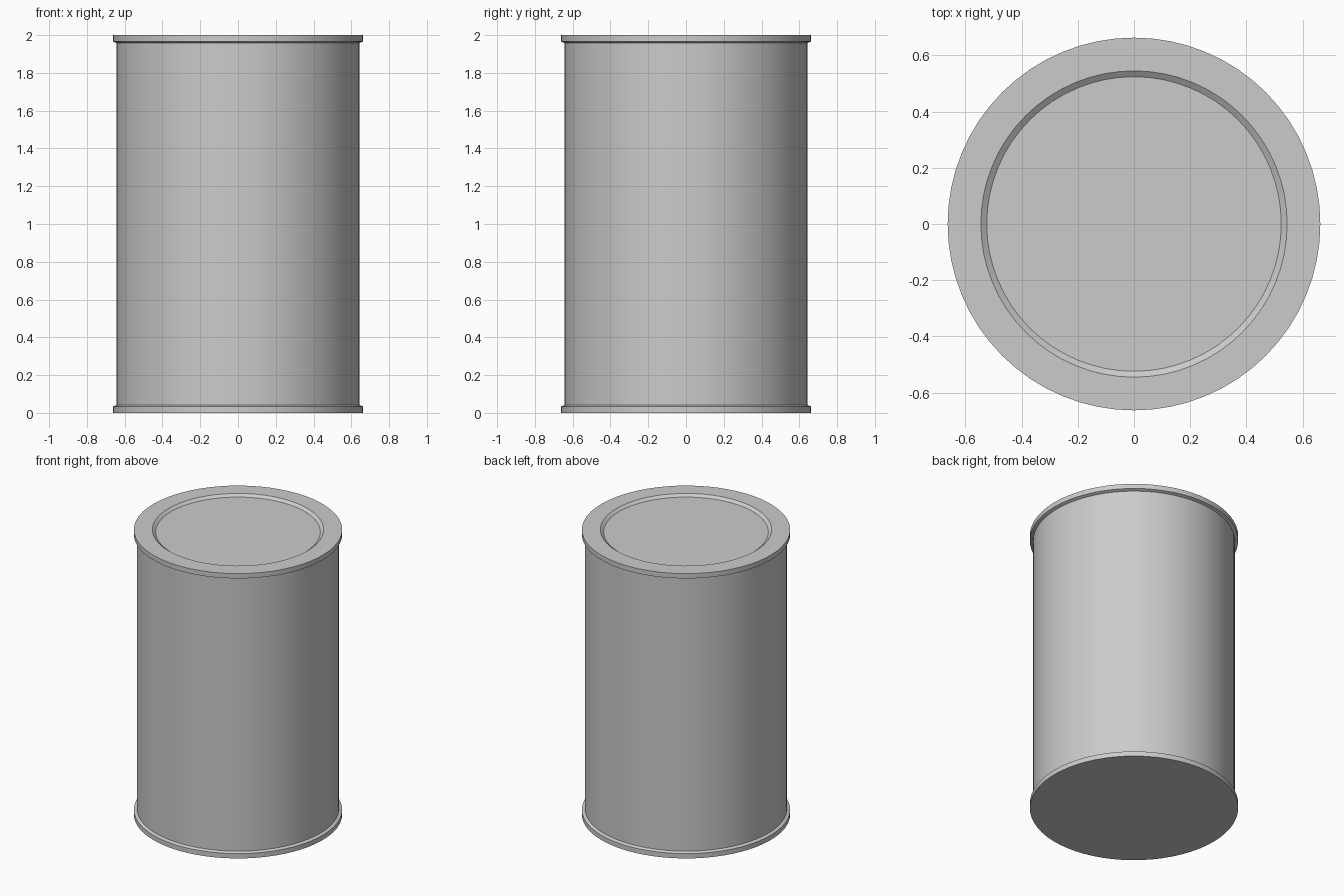
import bpy, bmesh, math

if "Cube" in bpy.data.objects:
    bpy.data.objects.remove(bpy.data.objects["Cube"])

SEGMENTS = 64

# Half profile (radius, height), from the base centre up to the lid centre
PROFILE = [
    (0.663, 0.0), (0.663, 0.034), (0.643, 0.042),    # bottom rim
    (0.643, 1.958), (0.663, 1.966), (0.663, 2.0),    # wall and top rim
    (0.545, 2.0), (0.524, 1.984),                    # recessed lid
]


def lathe(name, profile, segments):
    bm = bmesh.new()
    rings = []
    for r, z in profile:
        rings.append([bm.verts.new((r * math.cos(2 * math.pi * i / segments),
                                    r * math.sin(2 * math.pi * i / segments), z))
                      for i in range(segments)])
    for low, high in zip(rings, rings[1:]):
        for i in range(segments):
            j = (i + 1) % segments
            bm.faces.new((low[i], low[j], high[j], high[i]))
    # Flat end discs
    bm.faces.new(rings[0][::-1])
    bm.faces.new(rings[-1])
    mesh = bpy.data.meshes.new(name)
    bm.to_mesh(mesh)
    bm.free()
    obj = bpy.data.objects.new(name, mesh)
    bpy.context.collection.objects.link(obj)
    return obj


# Tin can with rims and sunken lid
can = lathe("canister", PROFILE, SEGMENTS)
bpy.context.view_layer.objects.active = can
can.select_set(True)
bpy.ops.object.shade_smooth_by_angle(angle=math.radians(20))
